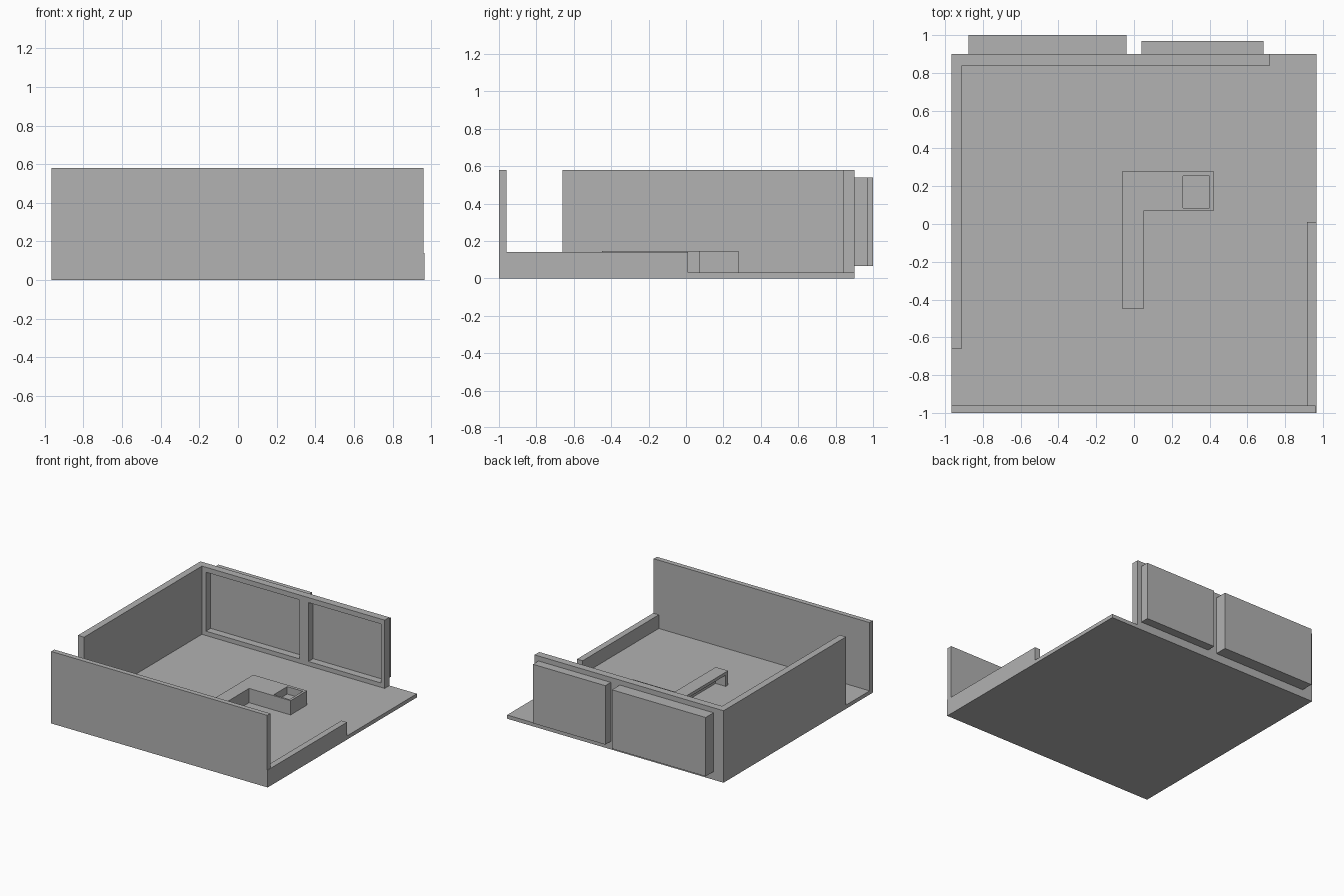
import bpy
import bmesh

cube = bpy.data.objects.get("Cube")
if cube:
    bpy.data.objects.remove(cube, do_unlink=True)

# One plain grey for everything
grey = bpy.data.materials.new("plain grey")
grey.use_nodes = True
colour = (0.445, 0.445, 0.445, 1)
grey.diffuse_color = colour
grey.node_tree.nodes["Principled BSDF"].inputs["Base Color"].default_value = colour


def prism(name, outline, bottom, top):
    """Extrude a counter-clockwise floor outline between two heights."""
    bm = bmesh.new()
    face = bm.faces.new([bm.verts.new((x, y, bottom)) for x, y in outline])
    result = bmesh.ops.extrude_face_region(bm, geom=[face], use_keep_orig=True)
    lifted = [v for v in result["geom"] if isinstance(v, bmesh.types.BMVert)]
    bmesh.ops.translate(bm, verts=lifted, vec=(0, 0, top - bottom))
    bmesh.ops.recalc_face_normals(bm, faces=bm.faces)
    mesh = bpy.data.meshes.new(name)
    bm.to_mesh(mesh)
    bm.free()
    mesh.materials.append(grey)
    obj = bpy.data.objects.new(name, mesh)
    bpy.context.collection.objects.link(obj)
    return obj


def box(name, xs, ys, zs):
    (x0, x1), (y0, y1) = xs, ys
    return prism(name, [(x0, y0), (x1, y0), (x1, y1), (x0, y1)], *zs)


def cut(obj, *cutters):
    """Subtract the cutters, then bake the result and drop them."""
    for cutter in cutters:
        cutter.hide_render = True
        mod = obj.modifiers.new("opening", 'BOOLEAN')
        mod.operation = 'DIFFERENCE'
        mod.solver = 'EXACT'
        mod.object = cutter
    bpy.context.view_layer.update()
    graph = bpy.context.evaluated_depsgraph_get()
    baked = bpy.data.meshes.new_from_object(obj.evaluated_get(graph))
    obj.modifiers.clear()
    obj.data = baked
    for cutter in cutters:
        bpy.data.objects.remove(cutter, do_unlink=True)


SIDE, FRONT, BACK = 0.965, -1.0, 0.9
FLOOR, WALL, LOW = 0.03, 0.58, 0.14

# Floor and walls
box("floor", (-SIDE, SIDE), (FRONT, BACK), (0, FLOOR))
box("front_wall", (-SIDE, 0.96), (FRONT, -0.96), (0, WALL))
box("low_side_wall", (0.915, SIDE), (FRONT, 0.01), (0, LOW))
box("tall_side_wall", (-SIDE, -0.91), (-0.66, BACK), (0, WALL))
back_wall = box("back_wall", (-SIDE, 0.72), (0.84, BACK), (0, WALL))

# Two window openings, each closed by a panel on the outside
openings = []
for name, xs, depth in (("wide", (-0.875, -0.04), 1.0), ("narrow", (0.04, 0.685), 0.97)):
    zs = (0.065, 0.54)
    openings.append(box(name + "_opening", xs, (0.8, 0.95), zs))
    box(name + "_window_panel", xs, (BACK, depth), zs)
cut(back_wall, *openings)

# L-shaped counter with a sink and an open niche under the long arm
counter = prism("counter", [(-0.06, -0.45), (0.05, -0.45), (0.05, 0.07),
                            (0.42, 0.07), (0.42, 0.28), (-0.06, 0.28)], FLOOR, 0.145)
sink = box("sink_cutter", (0.26, 0.4), (0.085, 0.255), (0.085, 0.2))
niche = box("niche_cutter", (-0.1, 0.03), (-0.42, 0.05), (FLOOR - 0.02, 0.12))
cut(counter, sink, niche)
